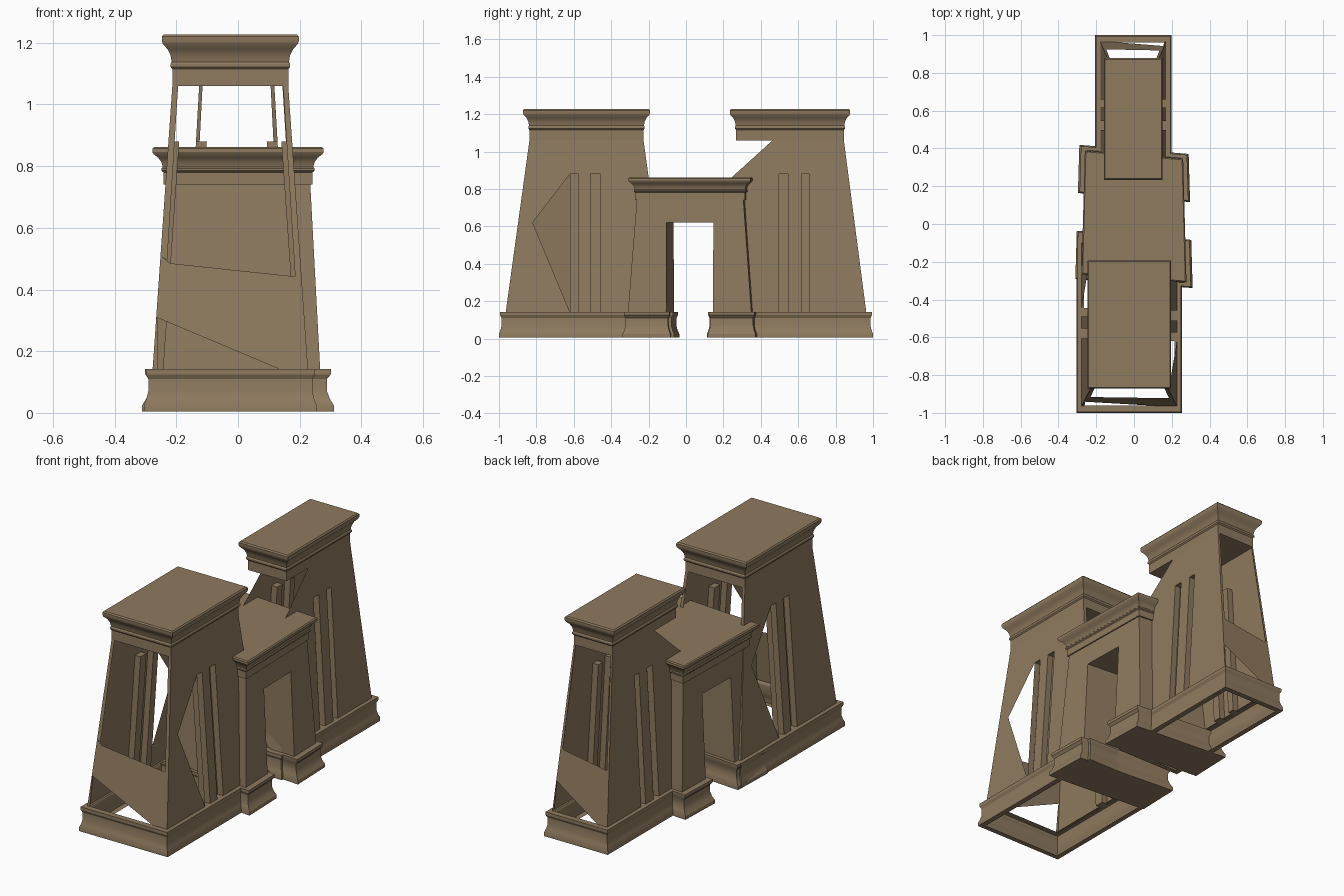
import bpy, bmesh, math

if "Cube" in bpy.data.objects:
    bpy.data.objects.remove(bpy.data.objects["Cube"])

stone = bpy.data.materials.new("sandstone brown")
stone.diffuse_color = (0.275, 0.197, 0.115, 1)
stone.use_nodes = True
stone.node_tree.nodes["Principled BSDF"].inputs["Base Color"].default_value = stone.diffuse_color


def make(name, polys, fix_normals=True, warp=None):
    """Object from a list of polygons (each a list of 3D points)."""
    bm = bmesh.new()
    for p in polys:
        bm.faces.new([bm.verts.new(warp(*c) if warp else c) for c in p])
    bmesh.ops.remove_doubles(bm, verts=bm.verts, dist=0.0005)
    if fix_normals:
        bmesh.ops.recalc_face_normals(bm, faces=bm.faces)
    me = bpy.data.meshes.new(name)
    bm.to_mesh(me)
    bm.free()
    me.materials.append(stone)
    me.shade_smooth()
    me.set_sharp_from_angle(angle=math.radians(28))
    ob = bpy.data.objects.new(name, me)
    bpy.context.collection.objects.link(ob)
    return ob


def ring(x0, x1, y0, y1, z):
    return [(x0, y0, z), (x1, y0, z), (x1, y1, z), (x0, y1, z)]


def loft(rings, bottom=False, top=False):
    polys = []
    for a, b in zip(rings, rings[1:]):
        for i in range(4):
            j = (i + 1) % 4
            polys.append([a[i], a[j], b[j], b[i]])
    if bottom:
        polys.append(rings[0][::-1])
    if top:
        polys.append(rings[-1])
    return polys


# moulding profiles: (height, outward offset)
PLINTH = [(0.005, 0), (0.025, 0), (0.045, -0.008), (0.07, -0.014),
          (0.11, -0.014), (0.125, -0.006), (0.142, -0.006), (0.142, -0.04)]
CORNICE = [(0, 0), (0.055, 0.0), (0.062, 0.006), (0.072, 0.006), (0.078, 0.002), (0.1, 0.006),
           (0.12, 0.016), (0.135, 0.03), (0.145, 0.034), (0.16, 0.034), (0.167, 0.028)]
Z0, Z1, NZ, DEPTH = 0.14, 1.06, 0.88, 0.035


def tower(tag, cx, cy, hw0, hw1, hl0, hl1, niches, out, rotated):
    """Hollow battered tower; out is the direction of its outer end in y."""
    def lerp(a, b, z):
        return a + (b - a) * (z - Z0) / (Z1 - Z0)
    hw = lambda z: lerp(hw0, hw1, z)
    hl = lambda z: lerp(hl0, hl1, z)

    # plinth with a narrow rim underneath, open in the middle
    prof = [(0.005, -0.03)] + PLINTH
    bx, by = hw0 + 0.028, hl0 + 0.036
    make(tag + "_plinth", loft([ring(cx - bx - o, cx + bx + o, cy - by - o, cy + by + o, z)
                                for z, o in prof]))
    # flared cornice and roof
    make(tag + "_cornice", loft([ring(cx - hw1 - o, cx + hw1 + o, cy - hl1 - o, cy + hl1 + o, Z1 + z)
                                 for z, o in CORNICE], True, True))

    # long walls with two flagpole niches each and broken-out openings
    (a, b), (c, d) = niches
    for s, side in ((1, "right"), (-1, "left")):
        def P(v, z, dep=0):
            return (cx + s * (hw(z) - dep), cy + (s * v if rotated else v), z)
        E = lambda sg, z: P(sg * hl(z), z)
        polys = []
        if rotated:      # triangular hole beside the first niche
            tip = P(a - 0.2, 0.62)
            polys += [[E(-1, Z1), P(a, Z1), P(a, NZ), tip, E(-1, 0.62)],
                      [E(-1, 0.62), tip, P(a, Z0), E(-1, Z0)]]
        else:            # upper inner corner broken off
            polys += [[E(-1, Z0), P(a, Z0), P(a, Z1), P(a - 0.035, Z1), E(-1, 0.86)]]
        polys += [[P(b, Z0), P(c, Z0), P(c, Z1), P(b, Z1)],
                  [P(d, Z0), E(1, Z0), E(1, Z1), P(d, Z1)]]
        for l, r in niches:
            polys += [[P(l, NZ), P(r, NZ), P(r, Z1), P(l, Z1)],
                      [P(l, Z0, DEPTH), P(r, Z0, DEPTH), P(r, NZ, DEPTH), P(l, NZ, DEPTH)],
                      [P(l, NZ), P(r, NZ), P(r, NZ, DEPTH), P(l, NZ, DEPTH)],
                      [P(l, Z0), P(r, Z0), P(r, Z0, DEPTH), P(l, Z0, DEPTH)]]
            polys += [[P(e, Z0), P(e, NZ), P(e, NZ, DEPTH), P(e, Z0, DEPTH)] for e in (l, r)]
        make(f"{tag}_{side}_wall", polys)

    # broken end walls: low slanted panel plus thin corner strips
    for e, end in ((out, "outer"), (-out, "inner")):
        Q = lambda u, z: (cx - e * u * hw(z), cy + e * hl(z), z)
        polys = [[Q(-1, 0.31), Q(0.65, Z0), Q(1, Z0), Q(1, 0.44), Q(-0.85, 0.485), Q(-1, 0.51)],
                 [Q(-1, 0.51), Q(-0.9, 0.495), Q(-0.9, Z1), Q(-1, Z1)],
                 [Q(-1, Z0), Q(-0.94, Z0), Q(-0.97, 0.3), Q(-1, 0.31)]]
        if end == "outer" or rotated:
            polys.append([Q(0.91, 0.44), Q(1, 0.44), Q(1, Z1), Q(0.91, Z1)])
        if end == "inner" and not rotated:
            polys = polys[:1]
        make(f"{tag}_{end}_end_wall", polys)


tower("front_tower", -0.025, -0.532, 0.252, 0.188, 0.432, 0.305,
      [(-0.088, -0.043), (0.022, 0.075)], -1, True)
tower("rear_tower", -0.004, 0.556, 0.174, 0.122, 0.408, 0.288,
      [(-0.058, -0.01), (0.062, 0.102)], 1, False)

# ---- central gate, slightly skewed and narrowing to the rear ----
GY = 0.04


def skew(x, y, z):
    return (x * (1 - 0.1 * (y - GY)), y - 0.08 * x, z)


GX = lambda z: 0.258 - 0.03 * (z - 0.14) / 0.6     # half depth of the gate
GL = lambda z: 0.33 - 0.045 * (z - 0.14) / 0.6     # half length of the gate

for s, tag in ((-1, "front"), (1, "rear")):
    def span(inner, outer):
        return sorted((GY + s * inner, GY + s * outer))
    make(f"gate_{tag}_pillar",
         loft([ring(-GX(z), GX(z), *span(0.125, GL(z)), z) for z in (0.14, 0.62, 0.74)]), warp=skew)
    make(f"gate_{tag}_plinth",
         loft([ring(-0.3 - o * 1.5, 0.3 + o * 1.5, *span(0.1 - o, 0.355 + o), z)
               for z, o in PLINTH], True), warp=skew)

# lintel over the doorway
make("gate_lintel", loft([ring(-GX(z), GX(z), GY - 0.125, GY + 0.125, z)
                          for z in (0.62, 0.74)], True), warp=skew)
# gate cornice and roof
make("gate_cornice", loft([ring(-0.235 - o, 0.235 + o, GY - 0.293 - o, GY + 0.293 + o, 0.74 + z * 0.73)
                           for z, o in CORNICE], True, True), warp=skew)
